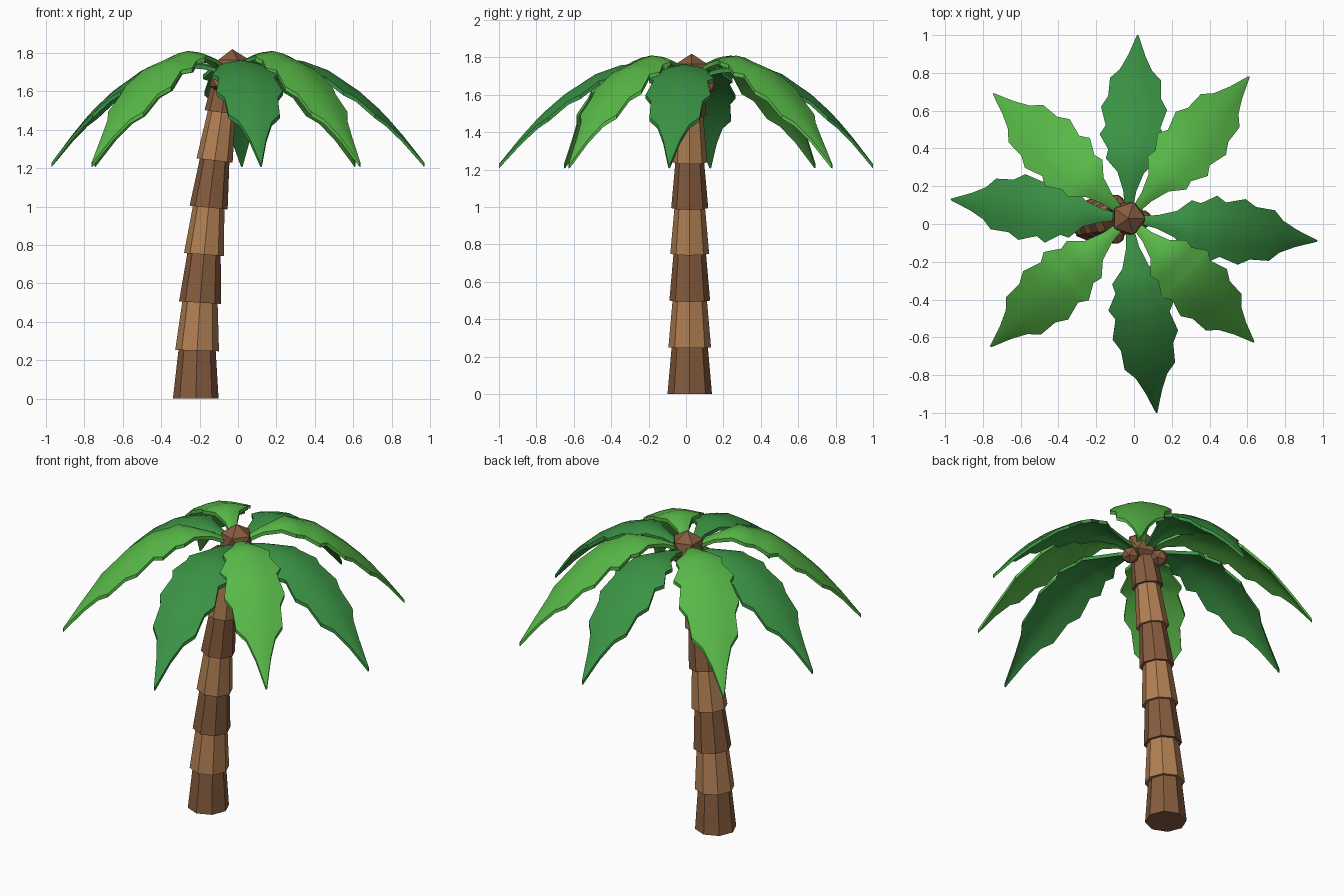
import bpy, bmesh, math
from mathutils import Vector

if "Cube" in bpy.data.objects:
    bpy.data.objects.remove(bpy.data.objects["Cube"])


def material(name, rgb):
    m = bpy.data.materials.new(name)
    lin = [((c / 255 + 0.055) / 1.055) ** 2.4 for c in rgb]
    m.diffuse_color = (*lin, 1)
    m.use_nodes = True
    m.node_tree.nodes["Principled BSDF"].inputs["Base Color"].default_value = m.diffuse_color
    return m


BARK_DARK = material("dark bark", (134, 92, 62))
BARK_LIGHT = material("light bark", (178, 128, 83))
LEAF_DARK = material("dark leaf", (58, 146, 68))
LEAF_LIGHT = material("light leaf", (88, 184, 72))


def make_object(name, bm, mat):
    bmesh.ops.recalc_face_normals(bm, faces=bm.faces)
    me = bpy.data.meshes.new(name)
    bm.to_mesh(me)
    bm.free()
    me.materials.append(mat)
    ob = bpy.data.objects.new(name, me)
    bpy.context.collection.objects.link(ob)
    return ob


# Leaning trunk: stacked eight-sided segments, each flaring at its base
CX, CY = -0.03, 0.03
path_x = [-0.22, -0.213, -0.198, -0.177, -0.153, -0.122, -0.085, -0.045]
path_z = [0, 0.25, 0.5, 0.75, 0.995, 1.24, 1.49, 1.73]
tilts = [0, 0.03, 0.06, 0.08, 0.10, 0.12, 0.14, 0.16]


def ring(bm, i, r):
    out = []
    for k in range(8):
        a = k * math.pi / 4
        dx = r * math.cos(a)
        out.append(bm.verts.new((path_x[i] + dx, 0.02 + r * math.sin(a),
                                 path_z[i] - tilts[i] * dx)))
    return out


for i in range(7):
    bm = bmesh.new()
    base = 0.119 - 0.005 * i
    low, high = ring(bm, i, base), ring(bm, i + 1, base - 0.022)
    bm.faces.new(low)
    bm.faces.new(high)
    for k in range(8):
        n = (k + 1) % 8
        bm.faces.new((low[k], low[n], high[n], high[k]))
    make_object(f"trunk_segment_{i + 1}", bm, BARK_LIGHT if i % 2 else BARK_DARK)


# Crown heart and coconuts
def ball(name, loc, r):
    bm = bmesh.new()
    bmesh.ops.create_icosphere(bm, subdivisions=1, radius=r)
    bmesh.ops.translate(bm, vec=Vector(loc), verts=bm.verts)
    make_object(name, bm, BARK_DARK)


ball("crown_heart", (CX, CY, 1.72), 0.1)
for i in range(3):
    a = math.radians(120 * i)
    ball(f"coconut_{i + 1}", (-0.05 + 0.095 * math.cos(a), 0.025 + 0.095 * math.sin(a), 1.65), 0.055)

# Leaf outline: (distance along leaf, half width) with serrated teeth
outline = [(0.05, 0.02), (0.15, 0.035), (0.25, 0.07), (0.32, 0.135), (0.37, 0.125),
           (0.45, 0.175), (0.50, 0.145), (0.60, 0.175), (0.66, 0.14), (0.76, 0.135),
           (0.81, 0.085), (0.89, 0.045), (1.0, 0.004)]
arc_dark = [(0.05, 1.715), (0.2, 1.76), (0.35, 1.765), (0.5, 1.71), (0.7, 1.575), (0.85, 1.42), (1, 1.23)]
arc_light = [(0.05, 1.73), (0.2, 1.80), (0.32, 1.81), (0.5, 1.745), (0.7, 1.59), (0.85, 1.43), (1, 1.23)]


def height(arc, t):
    for (a, za), (b, zb) in zip(arc, arc[1:]):
        if t <= b:
            return za + (zb - za) * (t - a) / (b - a)
    return arc[-1][1]


def leaf(name, tip, arc, mat):
    axis = Vector((tip[0] - CX, tip[1] - CY, 0))
    side = Vector((-axis.y, axis.x, 0)).normalized()
    bm = bmesh.new()
    rows = []
    for t, w in outline:
        p = Vector((CX, CY, height(arc, t))) + axis * t
        row = []
        for s in (-1, -0.5, 0, 0.5, 1):
            drop = Vector((0, 0, -0.24 * w * abs(s) ** 1.5))
            row.append(bm.verts.new(p + side * (w * s) + drop))
        rows.append(row)
    for a, b in zip(rows, rows[1:]):
        for k in range(4):
            bm.faces.new((a[k], b[k], b[k + 1], a[k + 1]))
    bmesh.ops.recalc_face_normals(bm, faces=bm.faces)
    if sum(f.normal.z for f in bm.faces) < 0:
        bmesh.ops.reverse_faces(bm, faces=bm.faces)
    # Underside copy and rim give the leaf its thickness
    top = list(bm.faces)
    lower = {v: bm.verts.new(v.co - Vector((0, 0, 0.022))) for v in list(bm.verts)}
    rim = [e for e in bm.edges if e.is_boundary]
    for f in top:
        bm.faces.new([lower[v] for v in reversed(f.verts)])
    for e in rim:
        a, b = e.verts
        bm.faces.new((a, b, lower[b], lower[a]))
    ob = make_object(name, bm, mat)
    bpy.ops.object.select_all(action='DESELECT')
    ob.select_set(True)
    bpy.context.view_layer.objects.active = ob
    bpy.ops.object.shade_smooth_by_angle(angle=math.radians(35))


# Eight drooping leaves, alternating colours
for i, tip in enumerate([(0.97, -0.09), (0.02, 1.0), (-0.97, 0.13), (0.12, -1.0)]):
    leaf(f"dark_leaf_{i + 1}", tip, arc_dark, LEAF_DARK)
for i, tip in enumerate([(0.61, 0.78), (-0.745, 0.69), (-0.76, -0.65), (0.635, -0.625)]):
    leaf(f"light_leaf_{i + 1}", tip, arc_light, LEAF_LIGHT)
